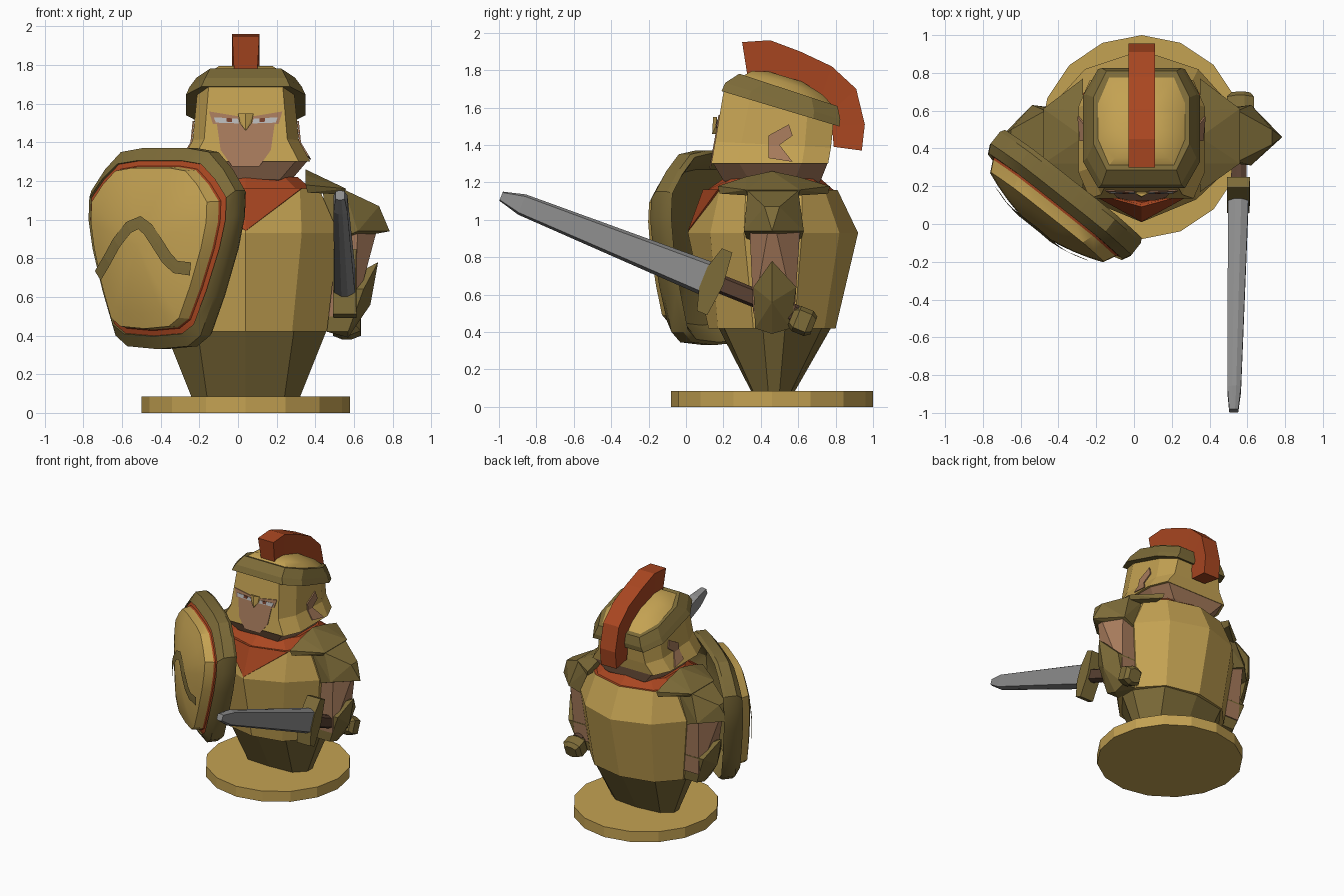
import bpy, bmesh, math
from mathutils import Vector

if "Cube" in bpy.data.objects:
    bpy.data.objects.remove(bpy.data.objects["Cube"])

CX = 0.04  # body centre line


def material(name, r, g, b):
    m = bpy.data.materials.new(name)
    m.diffuse_color = (r, g, b, 1)
    m.use_nodes = True
    m.node_tree.nodes["Principled BSDF"].inputs["Base Color"].default_value = m.diffuse_color
    return m


GOLD = material("gold", .55, .36, .085)
BRONZE = material("dark bronze", .205, .148, .04)
RED = material("red cloth", .40, .062, .015)
SKIN = material("skin", .38, .195, .105)
STEEL = material("steel", .27, .27, .27)
LEATHER = material("leather", .10, .052, .032)
EYE = material("eye grey", .48, .48, .48)
PUPIL = material("pupil brown", .18, .05, .025)


def finish(bm, name, *mats):
    bmesh.ops.recalc_face_normals(bm, faces=bm.faces)
    me = bpy.data.meshes.new(name)
    bm.to_mesh(me)
    bm.free()
    for m in mats:
        me.materials.append(m)
    ob = bpy.data.objects.new(name, me)
    bpy.context.collection.objects.link(ob)
    return ob


def smooth(ob, angle):
    bpy.ops.object.select_all(action='DESELECT')
    ob.select_set(True)
    bpy.context.view_layer.objects.active = ob
    bpy.ops.object.shade_smooth_by_angle(angle=math.radians(angle))


def loft(name, rings, *mats, mat_rule=None):
    bm = bmesh.new()
    vs = [[bm.verts.new(p) for p in r] for r in rings]
    n = len(rings[0])
    for k, (a, b) in enumerate(zip(vs, vs[1:])):
        for i in range(n):
            f = bm.faces.new((a[i], a[(i + 1) % n], b[(i + 1) % n], b[i]))
            f.material_index = mat_rule[k] if mat_rule else 0
    bm.faces.new(vs[0])
    bm.faces.new(vs[-1]).material_index = mat_rule[-1] if mat_rule else 0
    return finish(bm, name, *mats)


def hull(name, pts, mat):
    bm = bmesh.new()
    for p in pts:
        bm.verts.new(p)
    bmesh.ops.convex_hull(bm, input=bm.verts)
    loose = [v for v in bm.verts if not v.link_faces]
    bmesh.ops.delete(bm, geom=loose, context='VERTS')
    bmesh.ops.dissolve_limit(bm, angle_limit=.02, verts=bm.verts, edges=bm.edges)
    return finish(bm, name, mat)


def plate(name, polys, mat, push):
    """Thin painted plate made of polygons thickened along push."""
    bm = bmesh.new()
    push = Vector(push)
    for pts in polys:
        a = [bm.verts.new(p) for p in pts]
        b = [bm.verts.new(Vector(p) + push) for p in pts]
        bm.faces.new(a)
        bm.faces.new(b)
        for i in range(len(a)):
            j = (i + 1) % len(a)
            bm.faces.new((a[i], a[j], b[j], b[i]))
    return finish(bm, name, mat)


def body_ring(z, half):
    right = [(CX + x, y, z) for x, y in half]
    left = [(CX - x, y, z) for x, y in half[1:-1]]
    return right + left[::-1]


# Round base
loft("base", [[(CX + .54 * math.sin(i * math.pi / 8), .46 + .54 * math.cos(i * math.pi / 8), z)
               for i in range(16)] for z in (0, .085)], GOLD)

# Waist and torso
loft("waist", [
    body_ring(.08, [(0, .35), (.2, .36), (.28, .44), (.28, .5), (.2, .56), (0, .58)]),
    body_ring(.43, [(0, .17), (.25, .2), (.42, .41), (.42, .53), (.27, .73), (0, .78)])], BRONZE)
loft("torso", [
    body_ring(.42, [(0, .12), (.24, .17), (.42, .36), (.42, .58), (.27, .74), (0, .80)]),
    body_ring(.93, [(0, .01), (.29, .13), (.48, .31), (.48, .62), (.3, .82), (0, .92)]),
    body_ring(1.16, [(0, .10), (.28, .18), (.38, .32), (.38, .62), (.26, .74), (0, .81)])],
    GOLD, RED, mat_rule=[0, 0, 1])

# Scarf: raised collar and a pointed front
loft("scarf_collar", [
    body_ring(1.15, [(0, .10), (.27, .18), (.35, .32), (.35, .62), (.26, .73), (0, .80)]),
    body_ring(1.22, [(0, .20), (.2, .24), (.27, .34), (.27, .6), (.2, .68), (0, .72)])], RED)
plate("scarf_point", [[(CX, .02, .94), (CX, .10, 1.16), (CX + s * .29, .18, 1.16)] for s in (-1, 1)],
      RED, (0, -.009, .003))

# Shoulders and arms, mirrored
for s, side in ((1, "right"), (-1, "left")):
    def arm_part(name, pts, mat):
        hull(side + "_" + name, [(CX + s * x, y, z) for x, y, z in pts], mat)
    arm_part("shoulder_yoke", [
        (.31, .17, 1.18), (.31, .32, 1.23), (.31, .46, 1.26), (.31, .6, 1.23), (.31, .77, 1.18),
        (.32, .18, 1.14), (.32, .76, 1.14), (.52, .32, 1.16), (.52, .61, 1.16),
        (.50, .33, 1.13), (.50, .6, 1.13)], BRONZE)
    arm_part("shoulder_pad", [
        (.51, .33, 1.155), (.51, .6, 1.155), (.69, .42, 1.07), (.69, .5, 1.07), (.745, .46, .94),
        (.58, .31, .94), (.58, .63, .94), (.42, .33, .88), (.42, .61, .88), (.40, .33, 1.14),
        (.40, .6, 1.14)], BRONZE)
    arm_part("arm", [(.68, .44, .95), (.68, .48, .95), (.58, .34, .95), (.58, .61, .95), (.4, .34, .95),
                     (.4, .61, .95), (.56, .36, .5), (.56, .58, .5), (.4, .36, .5), (.4, .58, .5)], SKIN)
    arm_part("bracer", [
        (.685, .46, .78), (.61, .36, .64), (.61, .59, .64), (.645, .46, .56), (.53, .37, .42),
        (.53, .56, .42), (.42, .37, .42), (.42, .56, .42), (.42, .36, .64), (.42, .59, .64),
        (.53, .46, .39)], BRONZE)


# Head
def head_ring(hw, y0, y1, z, k=0., cx=.06, cy=.14):
    pts = [(hw - cx, y0), (hw, y0 + cy), (hw, y1 - cy), (hw - cx, y1)]
    pts += [(-x, y) for x, y in pts[::-1]]
    return [(CX + x, y, z + k * (.5 - y)) for x, y in pts]


loft("jaw", [head_ring(.19, .24, .70, 1.18), head_ring(.24, .20, .72, 1.21),
             head_ring(.325, .14, .76, 1.31)], SKIN)
loft("helmet", [head_ring(.335, .135, .76, 1.30), head_ring(.275, .156, .775, 1.40, .05),
                head_ring(.25, .205, .79, 1.62, .3)], GOLD)
loft("helmet_band", [
    head_ring(.22, .24, .76, 1.60, .3), head_ring(.31, .19, .82, 1.595, .3, .08),
    head_ring(.29, .21, .825, 1.64, .32, .08), head_ring(.255, .285, .81, 1.71, .33, .07),
    head_ring(.235, .31, .79, 1.71, .33)], BRONZE)
smooth(loft("helmet_dome", [head_ring(.24, .30, .79, 1.70, .33), head_ring(.2, .35, .73, 1.745, .33),
                            head_ring(.1, .44, .62, 1.775, .3, .04, .06)], GOLD), 40)

# Crest as a bent profile of constant width
outer = [(.30, 1.95), (.45, 1.96), (.61, 1.90), (.78, 1.82), (.91, 1.70), (.956, 1.51), (.94, 1.37)]
inner = [(.33, 1.76), (.44, 1.77), (.60, 1.70), (.72, 1.65), (.78, 1.58), (.78, 1.50), (.79, 1.39)]
loft("crest", [[(CX - .07, yo, zo), (CX + .07, yo, zo), (CX + .06, yi, zi), (CX - .06, yi, zi)]
               for (yo, zo), (yi, zi) in zip(outer, inner)], RED)


# Face plates follow the slanted helmet front
def face_plate(name, polys, mat, off):
    plate(name, [[(CX + x, .135 + (z - 1.3) * .18 - off, z) for x, z in p] for p in polys], mat, (0, .008, 0))


def both(poly):
    return [poly, [(-x, z) for x, z in poly]]


face_plate("face", [[(-.15, 1.5), (.15, 1.5), (.13, 1.36), (.07, 1.275), (-.07, 1.275), (-.13, 1.36)]], SKIN, .006)
face_plate("eye_sockets", both([(.03, 1.49), (.17, 1.495), (.19, 1.56), (.04, 1.535)]), SKIN, .008)
face_plate("eyes", both([(.035, 1.498), (.155, 1.502), (.165, 1.53), (.04, 1.522)]), EYE, .011)
face_plate("pupils", both([(.07, 1.505), (.1, 1.507), (.1, 1.527), (.07, 1.524)]), PUPIL, .014)
hull("nose_guard", [(CX + x, y, z) for x, y, z in (
    (-.04, .165, 1.55), (.04, .165, 1.55), (0, .145, 1.55), (-.03, .16, 1.50),
    (.03, .16, 1.50), (0, .14, 1.46), (0, .18, 1.46))], GOLD)

# Ear openings
ear = [[(.44, 1.45), (.55, 1.51), (.57, 1.45), (.50, 1.40), (.44, 1.40)],
       [(.44, 1.40), (.50, 1.40), (.57, 1.31), (.44, 1.33)]]
for s, side in ((1, "right"), (-1, "left")):
    plate(side + "_ear", [[(CX + s * (.286 + max(.6 * (1.4 - z), .1 * (1.4 - z))), y, z)
                           for y, z in p] for p in ear], SKIN, (-s * .009, 0, 0))


# Sword, in its own frame: t along the blade, w across it, x sideways
def sw(t, w, x):
    return Vector((.552 - .02 * t + x, .125 - .928 * t + .372 * w, .68 + .372 * t + .928 * w))


def sword_ring(t, hw, hx, k=.7, w0=0.):
    return [sw(t, w * hw + w0, x * hx) for w, x in
            ((1, .3), (k, 1), (-k, 1), (-1, .3), (-1, -.3), (-k, -1), (k, -1), (1, -.3))]


loft("blade", [sword_ring(-.03, .095, .055, .8), sword_ring(1.08, .058, .036, .8),
               sword_ring(1.2, .026, .024, .8)], STEEL)
hull("guard", [sw(t - .03, w, x) for t, w in ((-.03, .18), (.03, .18), (.065, .06), (.065, -.06), (.03, -.18),
                                              (-.03, -.18), (-.05, 0)) for x in (-.06, .06)], BRONZE)
loft("grip", [sword_ring(t, .05, .04) for t in (-.03, -.5)], LEATHER)
loft("pommel", [sword_ring(t, h, h, .7, -.02) for t, h in
                ((-.48, .05), (-.51, .072), (-.58, .072), (-.61, .05))], BRONZE)


# Shield in its own frame: u across, z up, n outward, tilted slightly at the bottom
def sh(u, z, n):
    n += .06 * (.86 - z)
    return Vector((-.375 + .785 * u - .62 * n, .145 - .62 * u - .785 * n, z))


def dome(r):
    return .225 - .075 * (r / .8) ** 2


half = [(0, 1.37), (.15, 1.37), (.29, 1.35), (.39, 1.26), (.475, 1.15), (.475, 1.02), (.44, .85),
        (.36, .6), (.28, .40), (.2, .345), (0, .33)]
outline = half + [(-u, z) for u, z in half[-2:0:-1]]


def shield_ring(ku, kz, n):
    return [sh(u * ku, .86 + (z - .86) * kz, n) for u, z in outline]


shield = loft("shield", [shield_ring(*r) for r in [
    (.05, .05, .12), (.5, .5, .10), (.8, .8, .05), (.9, .9, -.03), (.97, .97, -.07), (1, 1, -.045), (1, 1, .035),
    (.95, .875, .08), (.94, .87, .068), (.875, .82, .078), (.865, .81, .09)] +
    [(k, k, dome(k)) for k in (.8, .65, .5, .35, .2, .05)]],
    BRONZE, RED, GOLD, mat_rule=[0] * 8 + [1, 1] + [2] * 7)
smooth(shield, 30)

# Wavy stripe painted on the shield, of even width
wave = [(-.30, .71), (-.22, .79), (-.15, .88), (-.07, .96), (0, .985), (.06, .95), (.12, .88),
        (.18, .80), (.23, .755), (.31, .745)]
bm = bmesh.new()
rows = []
for i, (u, z) in enumerate(wave):
    (u0, z0), (u1, z1) = wave[max(i - 1, 0)], wave[min(i + 1, len(wave) - 1)]
    side = Vector((z0 - z1, u1 - u0)).normalized() * .034
    row = [(u + side.x * h, z + side.y * h) for h in (-1, 0, 1)]
    rows.append([bm.verts.new(sh(a, b, dome(math.hypot(a / .475, (b - .86) / .51)) + .009)) for a, b in row])
for a, b in zip(rows, rows[1:]):
    for i in (0, 1):
        bm.faces.new((a[i], b[i], b[i + 1], a[i + 1]))
finish(bm, "shield_stripe", BRONZE)
